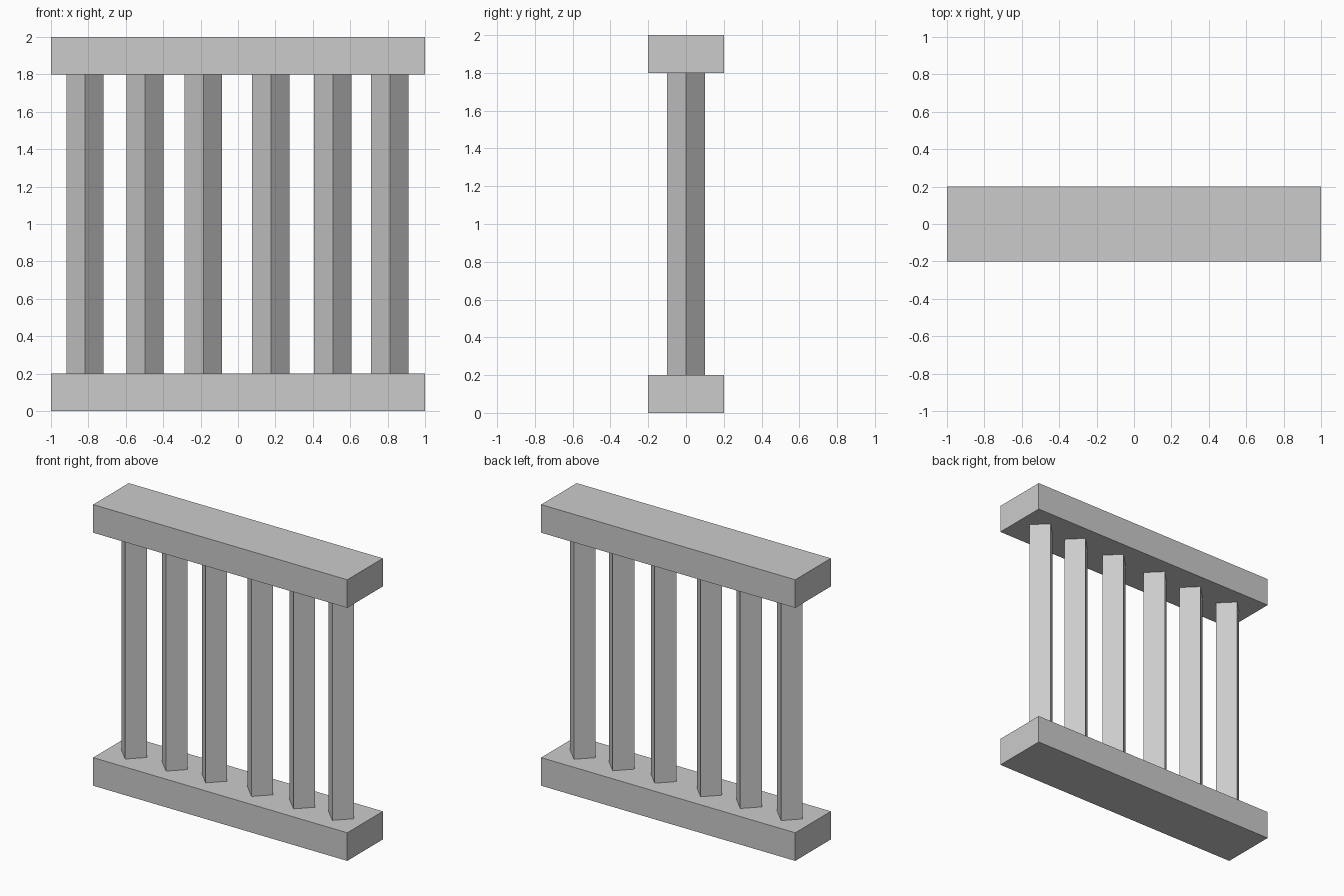
import bpy

if "Cube" in bpy.data.objects:
    bpy.data.objects.remove(bpy.data.objects["Cube"])


def rail(name, z):
    bpy.ops.mesh.primitive_cube_add(size=1, location=(0, 0, z))
    ob = bpy.context.object
    ob.name = name
    ob.scale = (2.0, 0.4, 0.2)
    bpy.ops.object.transform_apply(location=False, rotation=False, scale=True)


# Bottom and top rails
rail("bottom_rail", 0.1)
rail("top_rail", 1.9)

# Square balusters turned 45 degrees (four-sided cylinders), unevenly spaced
for i, x in enumerate((-0.818, -0.497, -0.185, 0.176, 0.507, 0.812), 1):
    bpy.ops.mesh.primitive_cylinder_add(vertices=4, radius=0.1, depth=1.6,
                                        location=(x, 0, 1.0))
    bpy.context.object.name = f"baluster_{i}"
